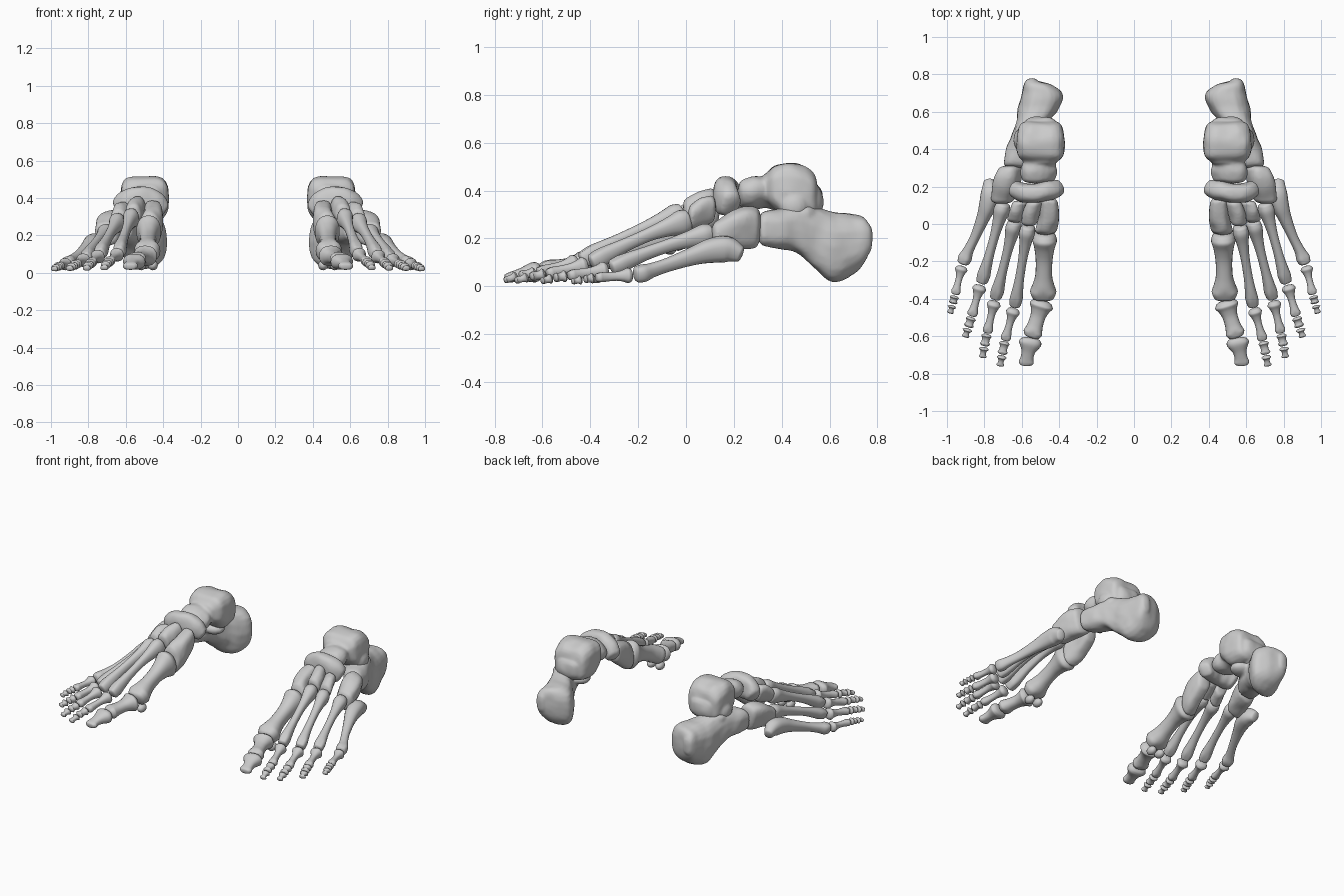
import bpy, bmesh, math
from mathutils import Vector, noise

if "Cube" in bpy.data.objects:
    bpy.data.objects.remove(bpy.data.objects["Cube"])

SEG = 20
mat = bpy.data.materials.new("bone grey")
mat.diffuse_color = (0.6, 0.6, 0.6, 1)
mat.use_nodes = True
mat.node_tree.nodes["Principled BSDF"].inputs["Base Color"].default_value = mat.diffuse_color


def spline(rows, steps=4):
    """Catmull-Rom through section rows (x, y, z, half width, half height, groove)."""
    rows = [tuple(r) + (0,) * (6 - len(r)) for r in rows]
    p = [rows[0]] + rows + [rows[-1]]
    out = []
    for i in range(1, len(p) - 2):
        for k in range(steps):
            t = k / steps
            out.append([0.5 * (2 * b + (c - a) * t + (2 * a - 5 * b + 4 * c - d) * t * t
                        + (3 * b - a - 3 * c + d) * t ** 3)
                        for a, b, c, d in zip(p[i - 1], p[i], p[i + 1], p[i + 2])])
    return out + [list(rows[-1])]


def loft(bm, rows, flat=False, roll=0, power=2.4, cap=0.4, rough=0.0):
    """Skin rounded sections along a path; flat keeps sections square to the y axis."""
    s = spline(rows)
    n = len(s)
    rings = []
    for i, q in enumerate(s):
        c = Vector(q[:3])
        t = Vector((0, -1, 0)) if flat else \
            (Vector(s[min(i + 1, n - 1)][:3]) - Vector(s[max(i - 1, 0)][:3])).normalized()
        r = Vector((0, 0, 1)).cross(t).normalized()
        u = t.cross(r)
        a = math.radians(roll)
        r, u = r * math.cos(a) + u * math.sin(a), u * math.cos(a) - r * math.sin(a)
        shells = [(0, 1)]
        d = cap * min(q[3], q[4])
        dome = [(d * math.sin(k), math.cos(k)) for k in (0.4, 0.8, 1.15, 1.4)]
        if i == 0:
            shells = [(-o, f) for o, f in reversed(dome)] + shells
        if i == n - 1:
            shells = shells + dome
        for off, f in shells:
            ring = []
            for k in range(SEG):
                g = 2 * math.pi * k / SEG
                cx, sz = math.cos(g), math.sin(g)
                x = math.copysign(abs(cx) ** (2 / power), cx)
                z = math.copysign(abs(sz) ** (2 / power), sz)
                z *= 1 - q[5] * math.exp(-(x / 0.45) ** 2)
                v = c + t * off + r * x * q[3] * f + u * z * q[4] * f
                if rough:
                    v += noise.noise_vector(v * 16) * rough
                ring.append(bm.verts.new(v))
            rings.append(ring)
    for a, b in zip(rings, rings[1:]):
        for k in range(SEG):
            j = (k + 1) % SEG
            bm.faces.new((a[k], a[j], b[j], b[k]))
    bm.faces.new(rings[0])
    bm.faces.new(rings[-1])


def blob(bm, pos, size):
    new = bmesh.ops.create_uvsphere(bm, u_segments=16, v_segments=10, radius=1)["verts"]
    for v in new:
        v.co = Vector(pos) + Vector(a * b for a, b in zip(v.co, size))


def finish(name, bm, voxel=0):
    bmesh.ops.recalc_face_normals(bm, faces=bm.faces)
    me = bpy.data.meshes.new(name)
    bm.to_mesh(me)
    bm.free()
    me.materials.append(mat)
    me.polygons.foreach_set("use_smooth", [True] * len(me.polygons))
    ob = bpy.data.objects.new(name, me)
    bpy.context.collection.objects.link(ob)
    if voxel:
        m = ob.modifiers.new("fuse", "REMESH")
        m.mode, m.voxel_size, m.use_smooth_shade = "VOXEL", voxel, True
        m = ob.modifiers.new("soften", "SMOOTH")
        m.factor, m.iterations = 0.5, 4
    m = ob.modifiers.new("other foot", "MIRROR")
    m.use_mirror_merge = False


def tarsal(name, lofts, blobs=()):
    bm = bmesh.new()
    for rows, opts in lofts:
        loft(bm, rows, rough=0.006, **opts)
    for pos, size in blobs:
        blob(bm, pos, size)
    finish(name, bm, 0.009)


def long_bone(name, a, b, ra, rs, rb, bow=0.0, roll=0, groove=0.15):
    """Tubular bone with a flared base, thin shaft and knuckled head."""
    a, b = Vector(a), Vector(b)
    rows = []
    for t, wa, ws, wb, g in ((0, .9, 0, 0, 0), (.07, 1, 0, 0, 0), (.2, .45, .55, 0, 0),
                             (.4, 0, 1, 0, 0), (.65, 0, 1, 0, 0), (.82, 0, .45, .55, 0),
                             (.92, 0, 0, 1, groove), (1, 0, 0, .88, groove)):
        c = a.lerp(b, t) + Vector((0, 0, bow * math.sin(math.pi * t)))
        rows.append((*c, *(wa * ra[i] + ws * rs[i] + wb * rb[i] for i in (0, 1)), g))
    bm = bmesh.new()
    loft(bm, rows, roll=roll, power=2.3)
    finish(name, bm)


F = dict(flat=True)

# Heel bone with its inner shelf
tarsal("heel_bone", [([
    (.55, .765, .20, .035, .06), (.515, .74, .19, .08, .10), (.49, .69, .175, .112, .13),
    (.515, .61, .165, .107, .148), (.545, .545, .20, .085, .13), (.575, .47, .235, .085, .10),
    (.60, .40, .24, .085, .085), (.63, .325, .24, .07, .075)], dict(flat=True, power=2.6))],
    [((.49, .44, .265), (.075, .065, .04)), ((.57, .49, .30), (.07, .06, .05))])

# Ankle bone: pulley-shaped body, neck and rounded head
tarsal("ankle_bone", [
    ([(.50, .55, .36, .08, .06), (.50, .53, .38, .11, .10, .05), (.50, .47, .395, .128, .125, .09),
      (.50, .41, .40, .13, .122, .09), (.50, .365, .415, .12, .09, .08),
      (.50, .335, .41, .09, .06)], dict(flat=True, power=3.2)),
    ([(.50, .42, .39, .09, .09), (.505, .34, .395, .085, .065), (.51, .28, .39, .10, .065),
      (.51, .24, .385, .09, .058)], dict(flat=True, roll=14))],
    [((.605, .45, .335), (.04, .06, .06)), ((.53, .50, .31), (.08, .06, .05))])

# Boat-shaped bone ahead of the ankle
tarsal("navicular_bone", [([
    (.405, .195, .34, .045, .045), (.45, .18, .368, .052, .072), (.52, .165, .382, .052, .082),
    (.59, .168, .368, .052, .078), (.635, .185, .345, .045, .055)], {})])

# Three wedge bones
tarsal("inner_wedge_bone", [([(.455, .12, .32, .05, .07), (.455, .03, .27, .055, .092),
                              (.472, -.035, .235, .06, .092)], F)])
tarsal("middle_wedge_bone", [([(.535, .108, .355, .042, .055), (.55, .055, .338, .045, .058),
                               (.562, .005, .318, .042, .052)], dict(flat=True, roll=-10))])
tarsal("outer_wedge_bone", [([(.605, .11, .325, .042, .06), (.62, .065, .312, .044, .062),
                              (.632, .025, .292, .042, .056)], dict(flat=True, roll=-25))])

# Cube bone on the outer side
tarsal("cuboid_bone", [([(.66, .29, .245, .062, .085), (.675, .24, .245, .068, .09),
                         (.69, .18, .23, .065, .08), (.705, .13, .21, .058, .066)],
                       dict(flat=True, roll=-18, power=2.8))])

# Metatarsals one to four
long_bone("metatarsal_1", (.477, -.065, .225), (.486, -.385, .105),
          (.066, .09), (.045, .05), (.07, .062), .008)
long_bone("metatarsal_2", (.567, -.02, .30), (.635, -.43, .112),
          (.042, .052), (.024, .028), (.034, .042), .012, -8)
long_bone("metatarsal_3", (.638, .005, .275), (.738, -.39, .102),
          (.041, .052), (.024, .028), (.034, .041), .012, -15)
long_bone("metatarsal_4", (.70, .10, .218), (.812, -.305, .08),
          (.042, .048), (.024, .028), (.034, .038), .012, -20)

# Fifth metatarsal with its outer knob
bm = bmesh.new()
loft(bm, [(.775, .225, .135, .028, .035), (.768, .17, .155, .048, .054), (.782, .10, .148, .045, .05),
          (.808, .03, .127, .034, .038), (.85, -.07, .092, .025, .029), (.885, -.14, .068, .027, .030),
          (.903, -.18, .055, .036, .038, .1), (.912, -.205, .05, .031, .035, .1)], roll=-15)
finish("metatarsal_5", bm)

# Pair of small round bones under the ball of the foot
for side, x in (("inner", .455), ("outer", .518)):
    bm = bmesh.new()
    blob(bm, (x, -.375, .04), (.026, .036, .027))
    finish("ball_bone_" + side, bm)

# Big toe
long_bone("toe_1_first_bone", (.492, -.425, .092), (.545, -.595, .068),
          (.064, .055), (.041, .036), (.051, .042))
bm = bmesh.new()
loft(bm, [(.553, -.622, .06, .055, .04), (.556, -.64, .058, .06, .042), (.565, -.68, .05, .038, .03),
          (.572, -.715, .042, .034, .024), (.576, -.74, .036, .04, .021), (.577, -.752, .034, .032, .017)])
finish("toe_1_tip_bone", bm)

# Lesser toes: joint positions from the knuckle to the tip
toes = {
    2: ((.645, -.462, .098), (.69, -.625, .058), (.705, -.70, .045), (.717, -.765, .022)),
    3: ((.748, -.423, .088), (.786, -.585, .052), (.80, -.655, .04), (.811, -.72, .021)),
    4: ((.825, -.338, .068), (.868, -.495, .044), (.887, -.555, .035), (.904, -.61, .02)),
    5: ((.922, -.235, .046), (.957, -.38, .036), (.97, -.43, .029), (.985, -.483, .018)),
}
for n, pts in toes.items():
    k = 1.0 if n < 5 else 0.9
    sizes = (((.037, .036), (.02, .021), (.028, .025)),
             ((.028, .025), (.021, .018), (.027, .021)),
             ((.026, .021), (.015, .014), (.021, .015)))
    for j, part in enumerate(("first", "middle", "tip")):
        a, b = Vector(pts[j]), Vector(pts[j + 1])
        d = (b - a).normalized()
        radii = [tuple(v * k for v in s) for s in sizes[j]]
        long_bone(f"toe_{n}_{part}_bone", a + d * (0.012 if j else 0), b - d * 0.01, *radii)
